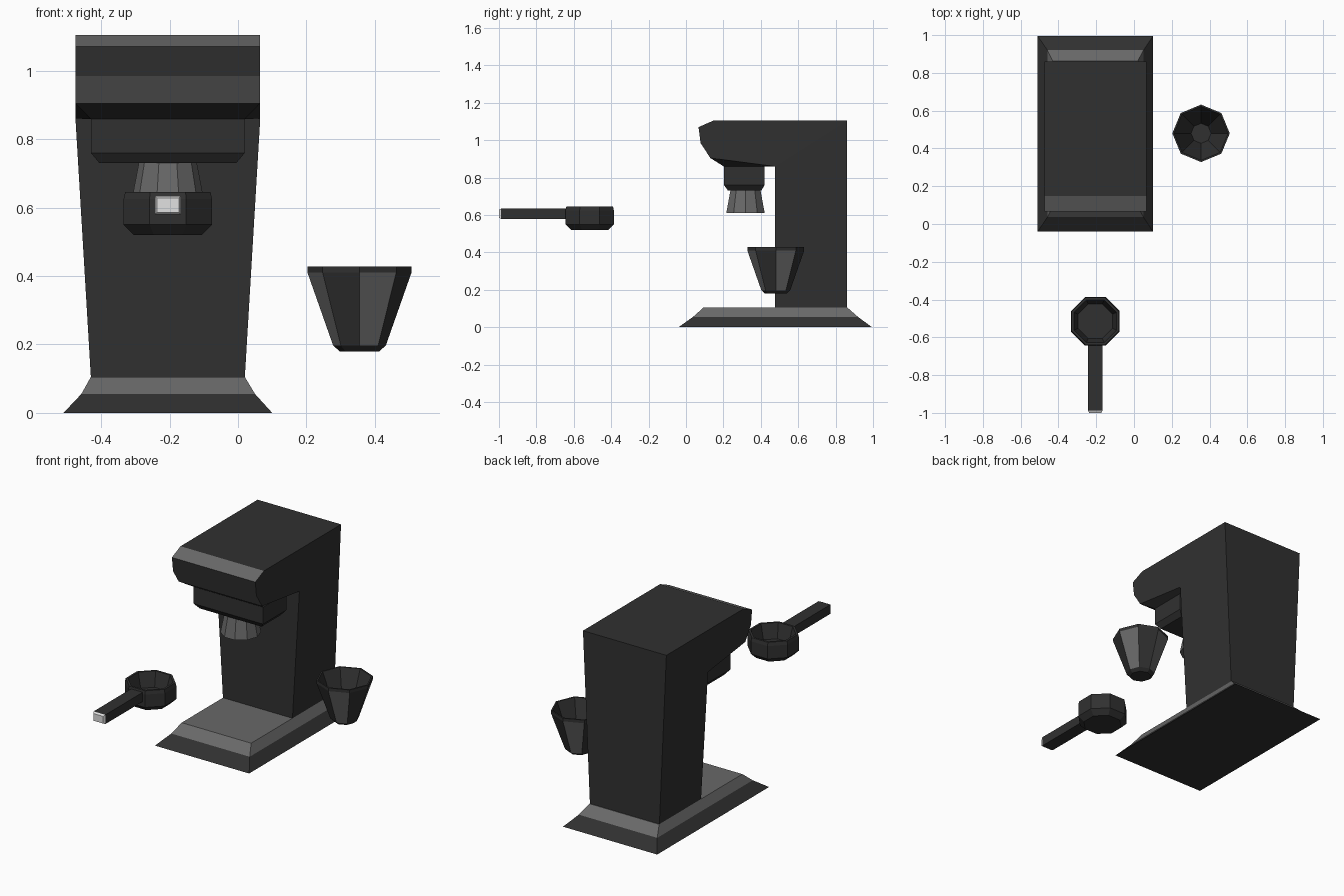
import bpy
import bmesh
from math import cos, sin, pi

cube = bpy.data.objects.get("Cube")
if cube:
    bpy.data.objects.remove(cube, do_unlink=True)


def material(name, value):
    mat = bpy.data.materials.new(name)
    mat.use_nodes = True
    color = (value, value, value, 1)
    mat.diffuse_color = color
    mat.node_tree.nodes["Principled BSDF"].inputs["Base Color"].default_value = color
    return mat


MATS = [material("charcoal", 0.03), material("grey_metal", 0.14),
        material("pale_metal", 0.75)]
DARK, GREY, PALE = range(3)
MID = -0.205  # centre line of the machine


def rect(x0, x1, y0, y1, z):
    return [(x0, y0, z), (x1, y0, z), (x1, y1, z), (x0, y1, z)]


def circle(cx, cy, r, z, sides, turn=0.0):
    angles = [2 * pi * (i + turn) / sides for i in range(sides)]
    return [(cx + r * cos(a), cy + r * sin(a), z) for a in angles]


def loft(name, rings, paint=lambda band, side: DARK):
    """Skin a list of rings and cap both ends; paint picks each face colour."""
    bm = bmesh.new()
    loops = [[bm.verts.new(p) for p in ring] for ring in rings]
    n = len(loops[0])
    for band, (a, b) in enumerate(zip(loops, loops[1:])):
        for i in range(n):
            j = (i + 1) % n
            bm.faces.new((a[i], a[j], b[j], b[i])).material_index = paint(band, i)
    bm.faces.new(loops[0][::-1]).material_index = paint(0, 0)
    bm.faces.new(loops[-1]).material_index = paint(len(rings) - 2, 0)
    return finish(name, bm)


def finish(name, bm):
    bmesh.ops.recalc_face_normals(bm, faces=bm.faces)
    mesh = bpy.data.meshes.new(name)
    bm.to_mesh(mesh)
    bm.free()
    for mat in MATS:
        mesh.materials.append(mat)
    obj = bpy.data.objects.new(name, mesh)
    bpy.context.collection.objects.link(obj)
    return obj


# Stepped base: dark skirt, grey upper slope and tray
base = loft("base", [rect(-0.51, 0.1, -0.04, 0.995, 0),
                     rect(-0.458, 0.05, 0.037, 0.92, 0.055),
                     rect(-0.43, 0.02, 0.093, 0.863, 0.105)],
            lambda band, side: GREY if band else DARK)

# Body: tapered column and overhanging head sharing one side profile
bm = bmesh.new()
profile = [(0.86, 0.105), (0.475, 0.105), (0.475, 0.86), (0.13, 0.905),
           (0.078, 0.985), (0.067, 1.07), (0.147, 1.105), (0.86, 1.105)]
sides = []
for s in (-1, 1):
    sides.append([bm.verts.new((MID + s * (0.225 if z < 0.2 else 0.27), y, z))
                  for y, z in profile])
for v in sides:
    bm.faces.new((v[0], v[1], v[2], v[7]))
    bm.faces.new(v[2:])
for i in range(len(profile)):
    j = (i + 1) % len(profile)
    face = bm.faces.new((sides[0][i], sides[0][j], sides[1][j], sides[1][i]))
    face.material_index = GREY if i in (3, 5) else DARK
finish("body", bm)

# Brew head block, flaring up into the underside of the head
flare = [(x, y, 0.905 if y < 0.2 else 0.86)
         for x, y, z in rect(MID - 0.27, MID + 0.27, 0.13, 0.475, 0)]
loft("brew_head", [flare,
                   rect(-0.43, 0.02, 0.203, 0.42, 0.859),
                   rect(-0.43, 0.02, 0.203, 0.42, 0.76),
                   rect(-0.405, -0.005, 0.225, 0.402, 0.73)])

# Grey flared spout
loft("spout", [circle(MID, 0.318, 0.084, 0.735, 10),
               circle(MID, 0.318, 0.108, 0.61, 10)], lambda b, s: GREY)

# Open octagonal filter basket
basket = [(0.108, 0.52), (0.14, 0.55), (0.14, 0.625), (0.135, 0.645),
          (0.122, 0.645), (0.098, 0.56)]
loft("filter_basket", [circle(MID, -0.515, r, z, 8, 0.5) for r, z in basket])


# Handle with a pale end cap
def handle_ring(y, inset=0.0):
    hw, hh = 0.038 - inset, 0.027 - inset
    return [(MID + sx * hw, y, 0.607 + sz * hh)
            for sx, sz in ((-1, -1), (1, -1), (1, 1), (-1, 1))]


loft("filter_handle", [handle_ring(-1.0, 0.006), handle_ring(-0.988), handle_ring(-0.63)],
     lambda band, side: DARK if band else PALE)

# Octagonal cup with alternating dark and grey facets
cup = [(0.058, 0.18), (0.077, 0.197), (0.152, 0.41), (0.152, 0.428),
       (0.143, 0.428), (0.053, 0.2)]
loft("cup", [circle(0.355, 0.48, r, z, 8) for r, z in cup],
     lambda band, side: GREY if band == 1 and side % 2 == 0 else DARK)
